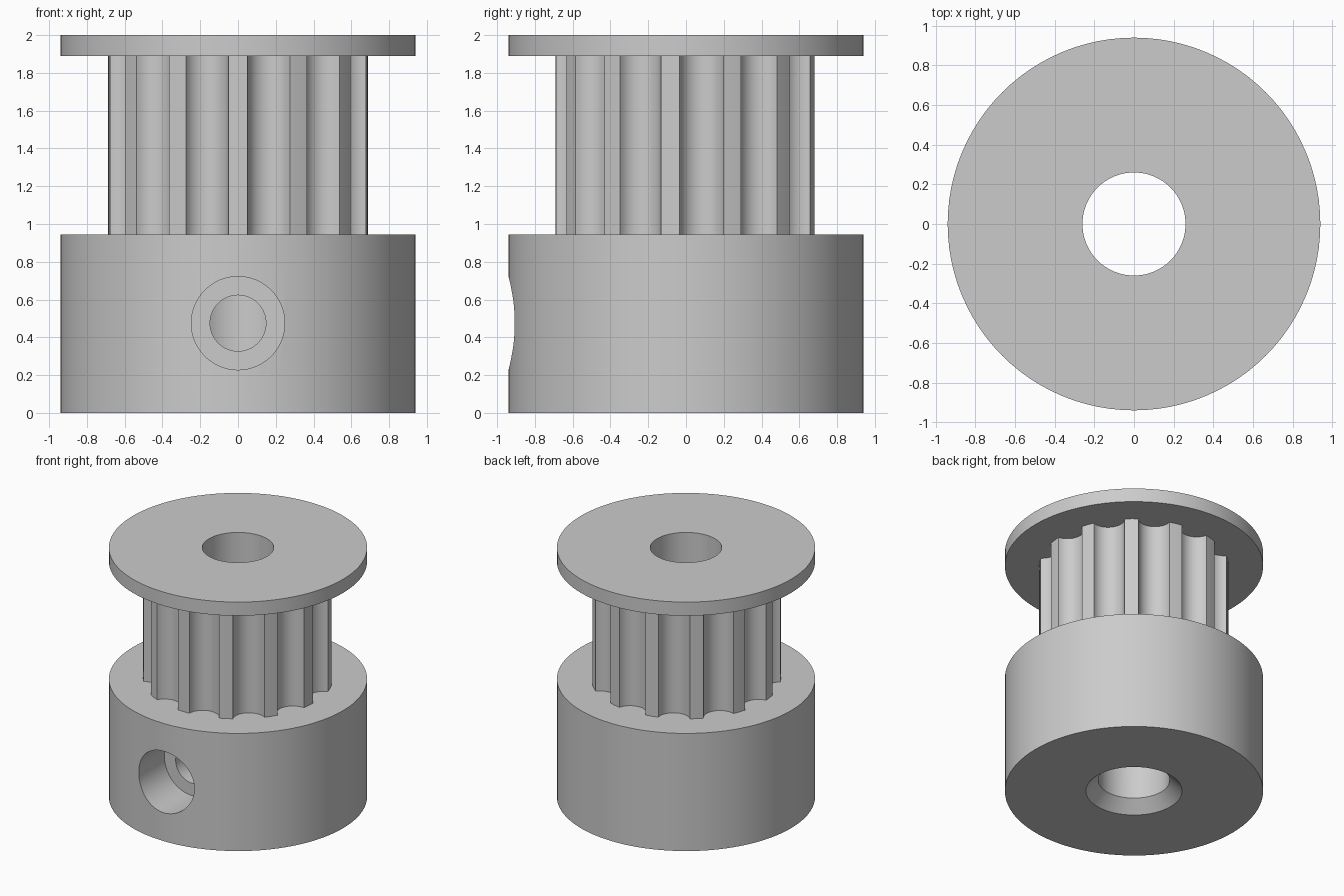
import bpy, bmesh, math
from mathutils import Matrix

if "Cube" in bpy.data.objects:
    bpy.data.objects.remove(bpy.data.objects["Cube"])

SEG = 96
R_OUT, R_BORE = 0.94, 0.26
Z_HUB, Z_FLANGE, Z_TOP = 0.945, 1.89, 2.0
TEETH, R_TIP = 13, 0.69
HALF_LAND = math.radians(4.15)
GROOVE_DEPTH = 0.09

grey = bpy.data.materials.new("metal grey")
grey.diffuse_color = (0.6, 0.6, 0.6, 1)
grey.use_nodes = True
grey.node_tree.nodes["Principled BSDF"].inputs["Base Color"].default_value = grey.diffuse_color


def finish(bm, name):
    bmesh.ops.recalc_face_normals(bm, faces=bm.faces[:])
    mesh = bpy.data.meshes.new(name)
    bm.to_mesh(mesh)
    bm.free()
    mesh.materials.append(grey)
    obj = bpy.data.objects.new(name, mesh)
    bpy.context.collection.objects.link(obj)
    return obj


def lathe(name, profile):
    """Closed (radius, height) profile turned around z."""
    bm = bmesh.new()
    rings = []
    for i in range(SEG):
        a = 2 * math.pi * i / SEG
        rings.append([bm.verts.new((r * math.cos(a), r * math.sin(a), z)) for r, z in profile])
    n = len(profile)
    for i in range(SEG):
        a, b = rings[i], rings[(i + 1) % SEG]
        for j in range(n):
            k = (j + 1) % n
            bm.faces.new((a[j], b[j], b[k], a[k]))
    return finish(bm, name)


def cylinder(name, radius, depth, matrix):
    bm = bmesh.new()
    bmesh.ops.create_cone(bm, cap_ends=True, segments=SEG, radius1=radius,
                          radius2=radius, depth=depth, matrix=matrix)
    return finish(bm, name)


def activate(obj):
    bpy.ops.object.select_all(action='DESELECT')
    obj.select_set(True)
    bpy.context.view_layer.objects.active = obj


def cut(obj, cutter):
    mod = obj.modifiers.new("cut", 'BOOLEAN')
    mod.operation, mod.solver, mod.object = 'DIFFERENCE', 'EXACT', cutter
    activate(obj)
    bpy.ops.object.modifier_apply(modifier=mod.name)
    bpy.data.objects.remove(cutter)


# Hub with a chamfered bore
hub = lathe("hub", [(0.35, 0), (R_OUT, 0), (R_OUT, Z_HUB), (R_BORE, Z_HUB), (R_BORE, 0.09)])

# Stepped set screw hole in the front of the hub
for radius, y_end in ((0.247, -0.58), (0.148, -0.1)):
    y_start = -1.1
    place = Matrix.Translation((0, (y_start + y_end) / 2, 0.475)) @ Matrix.Rotation(math.pi / 2, 4, 'X')
    cut(hub, cylinder("screw_cutter", radius, y_end - y_start, place))

# Toothed drum: lands on a circle, round grooves between them
pitch = 2 * math.pi / TEETH
half_groove = pitch / 2 - HALF_LAND
h = R_TIP * math.sin(half_groove)
r_arc = (h * h + GROOVE_DEPTH ** 2) / (2 * GROOVE_DEPTH)
centre = R_TIP * math.cos(half_groove) - GROOVE_DEPTH + r_arc
sweep = math.asin(h / r_arc)
outline = []
for i in range(TEETH):
    land = -math.pi / 2 + i * pitch
    outline.append((R_TIP * math.cos(land), R_TIP * math.sin(land)))
    mid = land + pitch / 2
    for s in range(15):
        t = sweep * (2 * s / 14 - 1)
        u, v = centre - r_arc * math.cos(t), r_arc * math.sin(t)
        outline.append((u * math.cos(mid) - v * math.sin(mid),
                        u * math.sin(mid) + v * math.cos(mid)))
bm = bmesh.new()
face = bm.faces.new([bm.verts.new((x, y, Z_HUB)) for x, y in outline])
top = bmesh.ops.extrude_face_region(bm, geom=[face], use_keep_orig=True)["geom"]
bmesh.ops.translate(bm, verts=[g for g in top if isinstance(g, bmesh.types.BMVert)],
                    vec=(0, 0, Z_FLANGE - Z_HUB))
drum = finish(bm, "toothed_drum")
cut(drum, cylinder("bore_cutter", R_BORE, 3, Matrix.Translation((0, 0, 1))))

# Flange on top
flange = lathe("flange", [(R_BORE, Z_FLANGE), (R_OUT, Z_FLANGE), (R_OUT, Z_TOP), (R_BORE, Z_TOP)])

for obj in (hub, drum, flange):
    activate(obj)
    bpy.ops.object.shade_smooth_by_angle(angle=math.radians(25))
